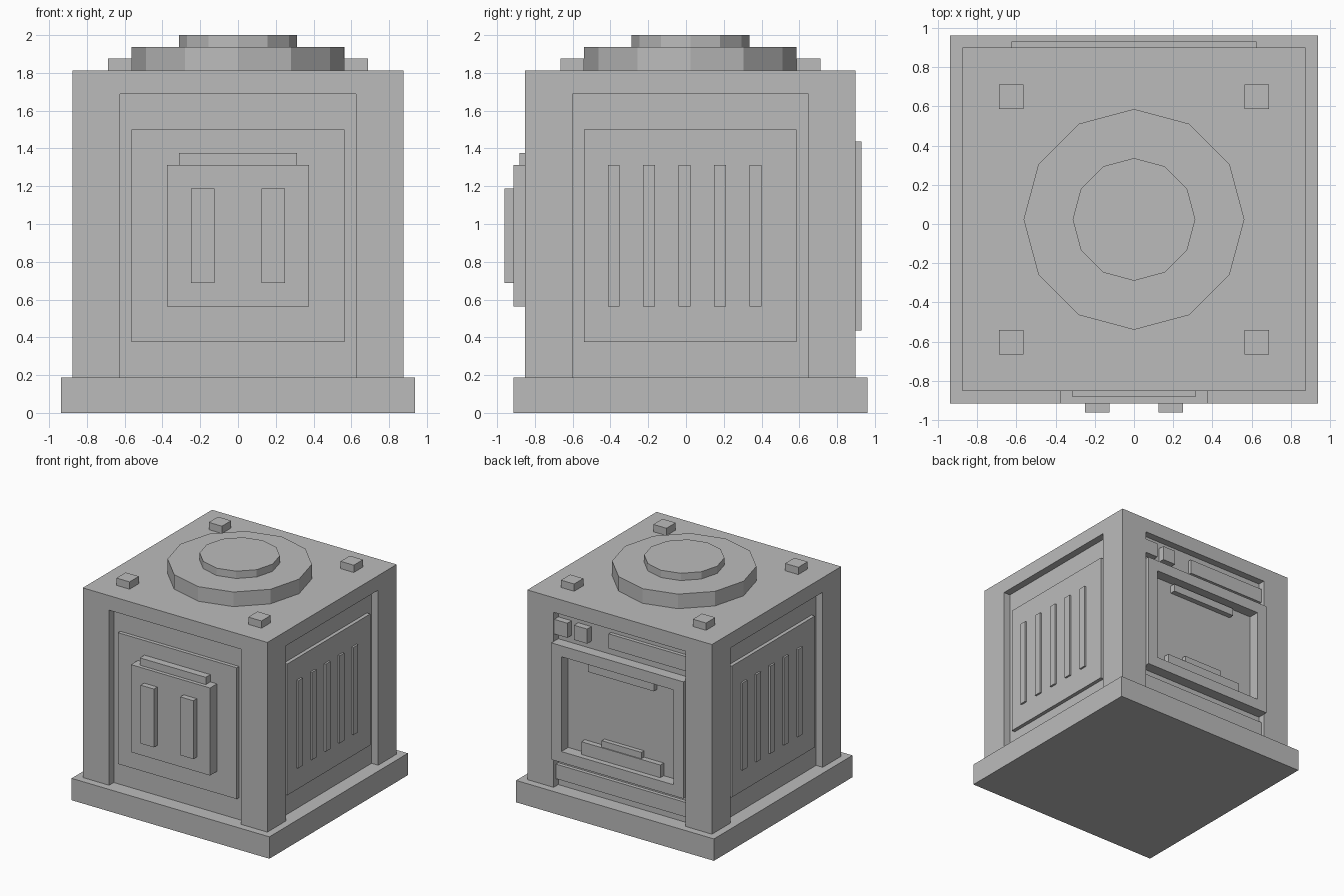
import bpy
import bmesh

if "Cube" in bpy.data.objects:
    bpy.data.objects.remove(bpy.data.objects["Cube"])

OFFSET_Y = 0.0234  # the front bars stick out, so the body sits slightly back
grey = bpy.data.materials.new("grey")
grey.diffuse_color = (0.5, 0.5, 0.5, 1.0)
grey.use_nodes = True
grey.node_tree.nodes["Principled BSDF"].inputs["Base Color"].default_value = grey.diffuse_color


def finish(name, bm):
    bmesh.ops.translate(bm, verts=bm.verts, vec=(0, OFFSET_Y, 0))
    mesh = bpy.data.meshes.new(name)
    bm.to_mesh(mesh)
    bm.free()
    mesh.materials.append(grey)
    obj = bpy.data.objects.new(name, mesh)
    bpy.context.collection.objects.link(obj)
    return obj


def box(name, x, y, z):
    """Box from (min, max) ranges."""
    bm = bmesh.new()
    bmesh.ops.create_cube(bm, size=1)
    for v in bm.verts:
        v.co = [r[0] if c < 0 else r[1] for c, r in zip(v.co, (x, y, z))]
    return finish(name, bm)


def disc(name, radius, z0, z1):
    bm = bmesh.new()
    bmesh.ops.create_cone(bm, cap_ends=True, segments=12, radius1=radius,
                          radius2=radius, depth=z1 - z0)
    bmesh.ops.translate(bm, verts=bm.verts, vec=(0, 0, (z0 + z1) / 2))
    return finish(name, bm)


def side_box(name, s, y, z, outer, inner=0.8):
    """Box on the right side (s=1), or turned half round to the left (s=-1)."""
    return box(name, sorted((s * inner, s * outer)), sorted((s * y[0], s * y[1])), z)


def back_box(name, x, z, outer, inner=0.8125):
    """Box on the back; x runs left to right as seen from behind."""
    return box(name, (-x[1], -x[0]), (inner, outer), z)


# Base, core and outer frame
box("base", (-0.9375, 0.9375), (-0.9375, 0.9375), (0, 0.1875))
box("core", (-0.8125, 0.8125), (-0.8125, 0.8125), (0.1875, 1.6875))
box("top_slab", (-0.875, 0.875), (-0.875, 0.875), (1.6875, 1.8125))
for sx in (-1, 1):
    for sy in (-1, 1):
        box("corner_post", sorted((sx * 0.625, sx * 0.875)),
            sorted((sy * 0.625, sy * 0.875)), (0.1875, 1.6875))
        box("top_stud", sorted((sx * 0.5625, sx * 0.6875)),
            sorted((sy * 0.5625, sy * 0.6875)), (1.8125, 1.875))

# Stepped round cap
disc("lower_cap", 0.5625, 1.8125, 1.9375)
disc("upper_cap", 0.3125, 1.9375, 2.0)

# Front panel with raised box
box("front_panel", (-0.5625, 0.5625), (-0.844, -0.8), (0.375, 1.5))
box("front_box", (-0.375, 0.375), (-0.9375, -0.84), (0.5625, 1.3125))
box("front_ledge", (-0.3125, 0.3125), (-0.906, -0.84), (1.3125, 1.375))
for sx in (-1, 1):
    box("front_bar", sorted((sx * 0.125, sx * 0.25)), (-0.984, -0.9375), (0.6875, 1.1875))

# Side panels with slats
for s in (-1, 1):
    side_box("side_panel", s, (-0.5625, 0.5625), (0.375, 1.5), 0.844)
    for i in range(5):
        y = -0.4375 + 0.1875 * i
        side_box("side_slat", s, (y, y + 0.0625), (0.5625, 1.3125), 0.86)

# Back door frame
for z in ((0.4375, 0.53125), (1.34375, 1.4375)):
    back_box("door_rail", (-0.625, 0.625), z, 0.906)
for x in ((-0.625, -0.53125), (0.53125, 0.625)):
    back_box("door_stile", x, (0.53125, 1.34375), 0.906)

# Bars inside the door
back_box("door_handle", (-0.3125, 0.3125), (1.255, 1.32), 0.859)
back_box("door_shelf", (-0.375, 0.375), (0.53125, 0.64), 0.859)
back_box("shelf_block", (-0.1875, 0.1875), (0.64, 0.695), 0.85)

# Back controls and lower strip
for x in (-0.625, -0.4375):
    back_box("knob", (x, x + 0.125), (1.5, 1.625), 0.869)
back_box("control_plate", (-0.125, 0.625), (1.5, 1.625), 0.844)
back_box("lower_plate", (-0.625, 0.625), (0.25, 0.375), 0.844)
